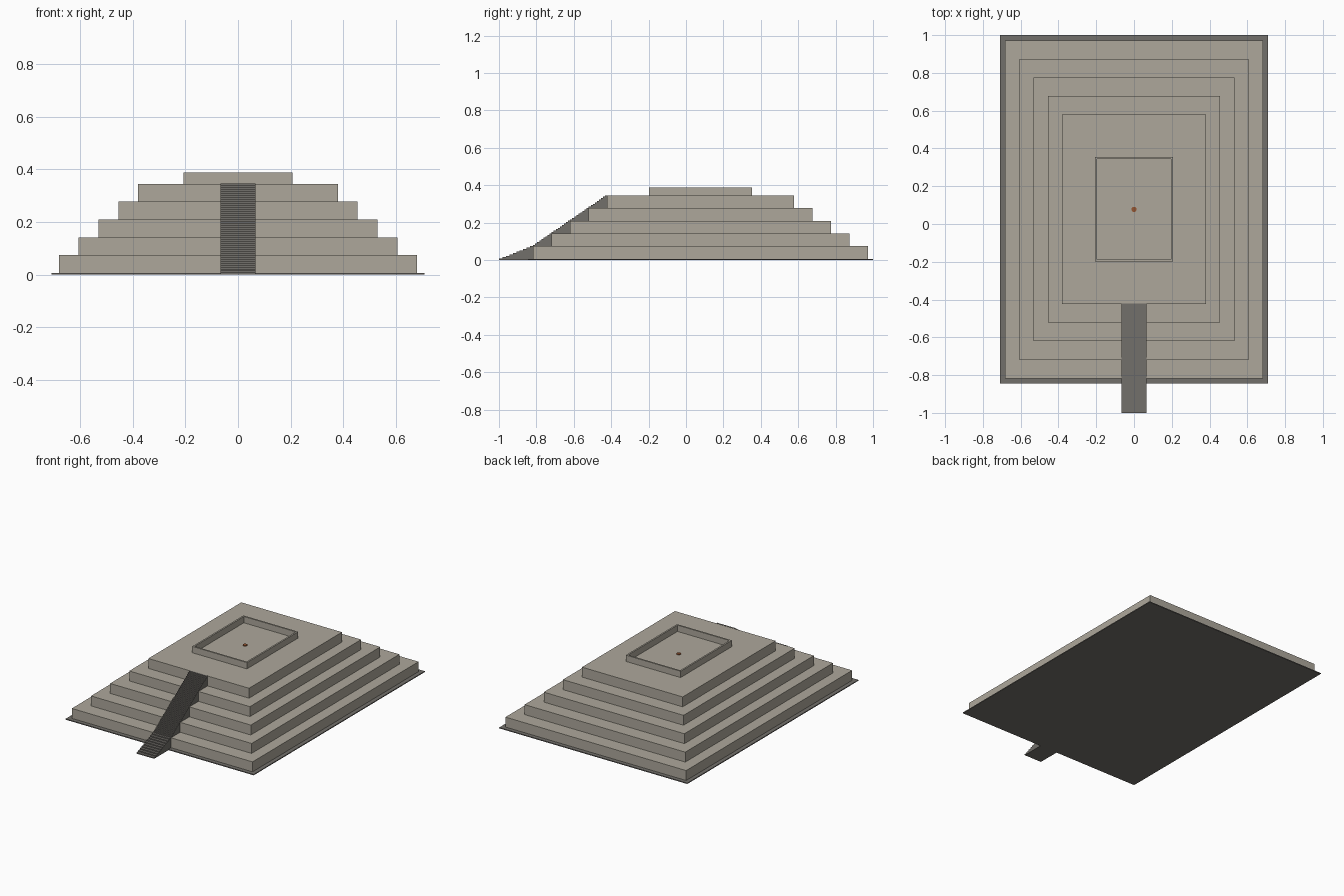
import bpy, bmesh

if "Cube" in bpy.data.objects:
    bpy.data.objects.remove(bpy.data.objects["Cube"])

CY = 0.0775  # centre line of the pyramid in y


def material(name, rgb):
    m = bpy.data.materials.new(name)
    m.diffuse_color = (*rgb, 1)
    m.use_nodes = True
    m.node_tree.nodes["Principled BSDF"].inputs["Base Color"].default_value = m.diffuse_color
    return m


stone = material("pale_stone", (0.42, 0.39, 0.33))
dark = material("dark_stone", (0.17, 0.16, 0.145))
ember = material("ember", (0.3, 0.09, 0.03))


def make(name, bm, mat):
    bmesh.ops.recalc_face_normals(bm, faces=bm.faces)
    mesh = bpy.data.meshes.new(name)
    bm.to_mesh(mesh)
    bm.free()
    mesh.materials.append(mat)
    obj = bpy.data.objects.new(name, mesh)
    bpy.context.collection.objects.link(obj)
    return obj


def extrude(name, points, offset, mat):
    bm = bmesh.new()
    face = bm.faces.new([bm.verts.new(p) for p in points])
    out = bmesh.ops.extrude_face_region(bm, geom=[face], use_keep_orig=True)
    bmesh.ops.translate(bm, vec=offset,
                        verts=[v for v in out["geom"] if isinstance(v, bmesh.types.BMVert)])
    return make(name, bm, mat)


def block(name, x0, x1, y0, y1, z0, z1, mat):
    return extrude(name, [(x0, y0, z0), (x1, y0, z0), (x1, y1, z0), (x0, y1, z0)],
                   (0, 0, z1 - z0), mat)


def stairs(name, y0, z0, y1, z1, steps, floor, mat, half=0.067):
    run, rise = (y1 - y0) / steps, (z1 - z0) / steps
    pts = [(-half, y0, floor)]
    for i in range(steps):
        pts += [(-half, y0 + i * run, z0 + (i + 1) * rise),
                (-half, y0 + (i + 1) * run, z0 + (i + 1) * rise)]
    pts.append((-half, y1, floor))
    return extrude(name, pts, (2 * half, 0, 0), mat)


# Base slab
block("base_slab", -0.71, 0.71, -0.845, 1.0, 0, 0.006, dark)

# Five stepped tiers
base, rise = 0.006, 0.0678
for i in range(5):
    hx, hy = 0.682 - 0.0755 * i, 0.895 - 0.0985 * i
    block(f"tier_{i + 1}", -hx, hx, CY - hy, CY + hy, base + rise * i, base + rise * (i + 1), stone)
top = base + rise * 5

# Low parapet around the summit: square ring
hx, y0, y1, t, z1 = 0.207, -0.199, 0.354, 0.011, 0.388
for side, s in (("left", -1), ("right", 1)):
    block(f"parapet_{side}", *sorted((s * hx, s * (hx - t))), y0, y1, top, z1, stone)
block("parapet_front", -hx + t, hx - t, y0, y0 + t, top, z1, stone)
block("parapet_back", -hx + t, hx - t, y1 - t, y1, top, z1, stone)

# Stairway: shallow lower flight, steep upper flight
stairs("lower_stairs", -1.0, 0, -0.815, base + rise, 10, 0, dark)
stairs("upper_stairs", -0.8175, base + rise, -0.421, top + 0.001, 36, base + rise, dark)

# Fire spot at the centre of the summit
bm = bmesh.new()
bmesh.ops.create_cone(bm, cap_ends=True, segments=16, radius1=0.014, radius2=0.014, depth=0.006)
make("fire_spot", bm, ember).location = (0, CY, top + 0.002)
